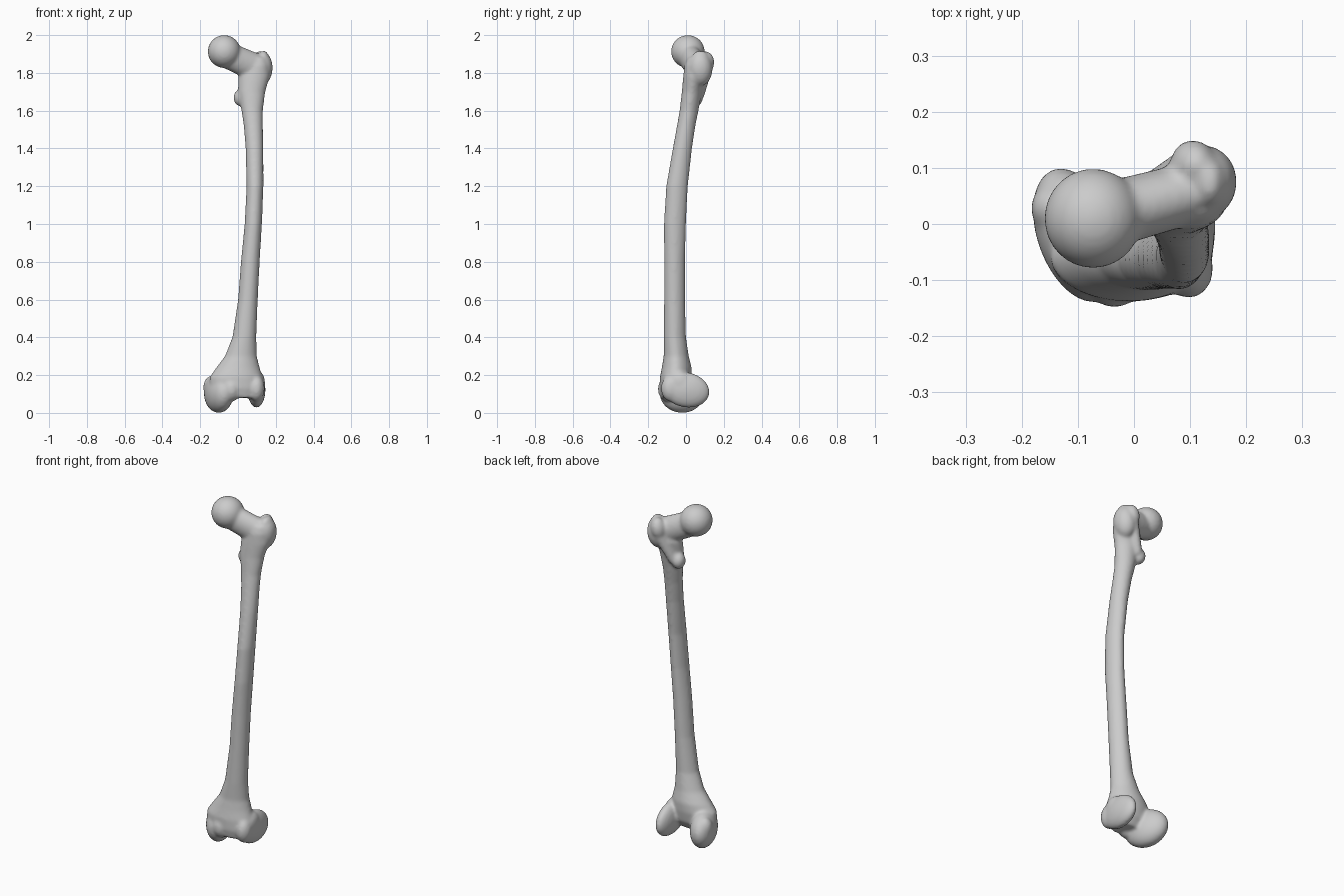
import bpy, bmesh, math
from mathutils import Matrix, Vector, Euler

cube = bpy.data.objects.get("Cube")
if cube:
    bpy.data.objects.remove(cube, do_unlink=True)

bone = bpy.data.materials.new("bone_grey")
bone.use_nodes = True
GREY = (0.6, 0.6, 0.6, 1)
bone.diffuse_color = GREY
bone.node_tree.nodes["Principled BSDF"].inputs["Base Color"].default_value = GREY

bm = bmesh.new()


def blob(centre, radii, turn=(0, 0, 0)):
    """Turned ellipsoid."""
    m = Matrix.LocRotScale(Vector(centre), Euler(turn), Vector(radii))
    bmesh.ops.create_uvsphere(bm, u_segments=40, v_segments=24, radius=1, matrix=m)


def skin(rings):
    """Closed skin over a stack of equal rings."""
    loops = [[bm.verts.new(p) for p in ring] for ring in rings]
    n = len(loops[0])
    for a, b in zip(loops, loops[1:]):
        for i in range(n):
            bm.faces.new((a[i], a[(i + 1) % n], b[(i + 1) % n], b[i]))
    bm.faces.new(loops[0][::-1])
    bm.faces.new(loops[-1])


def section(z, left, right, front, back, n=32):
    """Rounded cross-section, drawn in to a soft ridge at the back."""
    pts = []
    for i in range(n):
        t = math.tau * i / n
        c, s = math.cos(t), math.sin(t)
        squeeze = 1 - 0.12 * max(s, 0)
        pts.append(((left + right) / 2 + (right - left) / 2 * c * squeeze,
                    (front + back) / 2 + (back - front) / 2 * s, z))
    return pts


def limb(a, b, ra, rb, steps=8):
    """Tapered rod with oval ends, radii given as (side, up)."""
    a, b = Vector(a), Vector(b)
    d = (b - a).normalized()
    side = d.cross(Vector((0, 0, 1))).normalized()
    up = side.cross(d)
    rings = []
    for k in range(steps + 1):
        f = k / steps
        rs, ru = (ra[j] + (rb[j] - ra[j]) * f for j in (0, 1))
        rings.append([a.lerp(b, f) + side * rs * math.cos(math.tau * i / 24)
                      + up * ru * math.sin(math.tau * i / 24) for i in range(24)])
    skin(rings)


# Shaft: height, then left, right, front and back limits
skin([section(*row) for row in (
    (0.08, -.12, .11, -.125, -.01), (0.13, -.15, .135, -.138, .02),
    (0.19, -.15, .13, -.138, .03), (0.24, -.115, .115, -.128, .03),
    (0.30, -.07, .10, -.118, .015), (0.40, -.03, .097, -.118, 0),
    (0.60, 0, .105, -.116, -.005), (0.80, .015, .115, -.116, -.005),
    (1.00, .035, .127, -.117, 0), (1.20, .045, .135, -.105, .01),
    (1.40, .04, .135, -.07, .032), (1.52, .03, .132, -.048, .05),
    (1.60, .018, .132, -.034, .066), (1.70, .0, .145, -.022, .085),
    (1.78, .0, .168, -.015, .105), (1.84, .03, .165, -.008, .105),
    (1.88, .07, .15, .01, .09))])

# Ball head and neck
blob((-.073, .01, 1.913), (.087, .089, .087))
limb((-.07, .01, 1.9), (.1, .055, 1.825), (.06, .07), (.055, .075))

# Greater trochanter, its back crest, and lesser trochanter
blob((.125, .075, 1.82), (.058, .065, .09), (0, .1, 0))
blob((.105, .105, 1.855), (.04, .045, .06), (0, .2, 0))
blob((.135, .075, 1.878), (.028, .045, .04))
limb((.095, .115, 1.82), (.03, .07, 1.67), (.022, .03), (.022, .025))
blob((.012, .05, 1.668), (.036, .04, .045))

# Medial condyle with its epicondyle and front ridge
blob((-.102, -.02, .105), (.07, .125, .105), (0, 0, .35))
blob((-.142, .028, .135), (.042, .045, .06))
blob((-.035, -.095, .125), (.05, .054, .065))

# Lateral condyle with its epicondyle and front ridge
blob((.098, 0, .122), (.047, .126, .093), (-.2, 0, 0))
blob((.098, -.08, .13), (.043, .052, .07))
blob((.108, -.03, .16), (.035, .06, .06))

bmesh.ops.recalc_face_normals(bm, faces=bm.faces)
mesh = bpy.data.meshes.new("thigh_bone")
bm.to_mesh(mesh)
bm.free()
obj = bpy.data.objects.new("thigh_bone", mesh)
bpy.context.collection.objects.link(obj)
mesh.materials.append(bone)

# Fuse the parts into one surface and soften the joins
fuse = obj.modifiers.new("fuse", 'REMESH')
fuse.mode = 'VOXEL'
fuse.voxel_size = 0.008
fuse.use_smooth_shade = True
soften = obj.modifiers.new("soften", 'SMOOTH')
soften.factor = 0.5
soften.iterations = 10
bpy.context.view_layer.objects.active = obj
obj.select_set(True)
for name in ("fuse", "soften"):
    bpy.ops.object.modifier_apply(modifier=name)
bpy.ops.object.shade_smooth()
